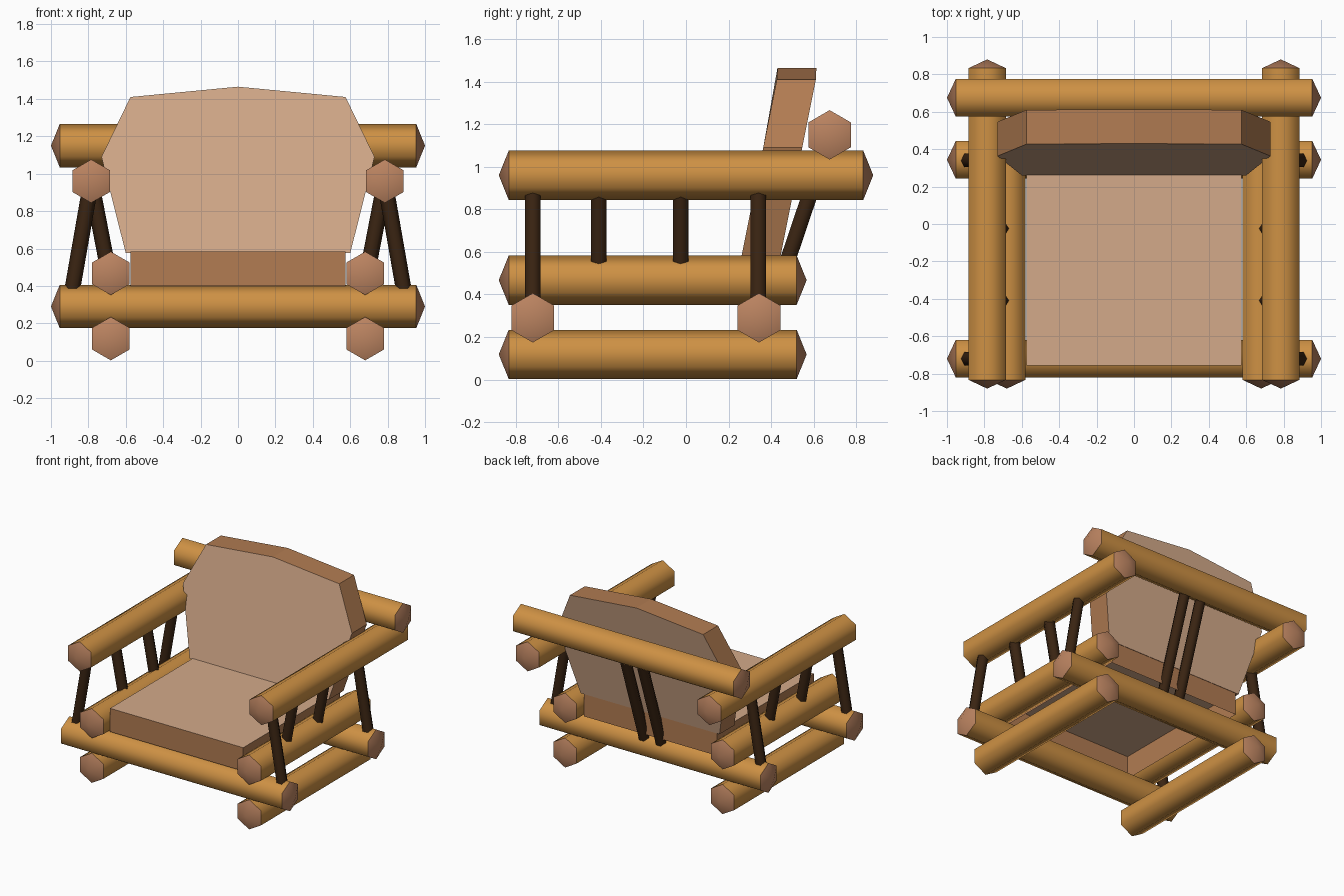
import bpy, bmesh, math
from mathutils import Vector

if "Cube" in bpy.data.objects:
    bpy.data.objects.remove(bpy.data.objects["Cube"])


def material(name, rgb):
    m = bpy.data.materials.new(name)
    lin = [((c / 255 + 0.055) / 1.055) ** 2.4 for c in rgb]
    m.diffuse_color = (*lin, 1)
    m.use_nodes = True
    m.node_tree.nodes["Principled BSDF"].inputs["Base Color"].default_value = m.diffuse_color
    return m


BARK = material("log_wood", (206, 145, 68))
CUT = material("log_end_wood", (188, 132, 97))
DARK = material("dark_wood", (58, 36, 18))
FABRIC = material("cushion_fabric", (212, 170, 138))
SIDE = material("cushion_side", (178, 124, 82))


def finish(name, bm, mats):
    bmesh.ops.recalc_face_normals(bm, faces=bm.faces)
    me = bpy.data.meshes.new(name)
    bm.to_mesh(me)
    bm.free()
    for m in mats:
        me.materials.append(m)
    ob = bpy.data.objects.new(name, me)
    bpy.context.collection.objects.link(ob)
    return ob


def hex_bar(name, a, b, r, mats, tip=0.0, corner=(0, 0, 1)):
    """Six-sided bar from a to b, one corner towards 'corner', with pointed caps."""
    a, b = Vector(a), Vector(b)
    d = (b - a).normalized()
    u = Vector(corner)
    u = (u - d * u.dot(d)).normalized()
    w = d.cross(u)
    bm = bmesh.new()
    rings, tips = [], []
    for end, s in ((a, 1), (b, -1)):
        c = end + d * tip * s
        rings.append([bm.verts.new(c + r * (u * math.cos(i * math.pi / 3) + w * math.sin(i * math.pi / 3)))
                      for i in range(6)])
        tips.append(bm.verts.new(end))
    for i in range(6):
        j = (i + 1) % 6
        bm.faces.new((rings[0][i], rings[0][j], rings[1][j], rings[1][i])).smooth = True
        for ring, t in zip(rings, tips):
            f = bm.faces.new((ring[i], ring[j], t))
            f.smooth = True
            f.material_index = len(mats) - 1
            bm.edges.get((ring[i], ring[j])).smooth = False
    return finish(name, bm, mats)


def log(name, a, b, r=0.116):
    hex_bar(name, a, b, r, (BARK, CUT), 0.047)


def spindle(name, a, b, corner=(1, 0, 0)):
    hex_bar(name, a, b, 0.042, (DARK,), 0.0, corner)


# side logs and arm spindles, mirrored left and right
for s, side in ((-1, "left"), (1, "right")):
    log(f"runner_{side}", (s * 0.68, -0.88, 0.118), (s * 0.68, 0.567, 0.118))
    log(f"seat_rail_{side}", (s * 0.68, -0.88, 0.467), (s * 0.68, 0.567, 0.467))
    log(f"arm_{side}", (s * 0.785, -0.88, 0.96), (s * 0.785, 0.88, 0.96))
    for i, y in enumerate((-0.72, 0.34)):
        spindle(f"outer_spindle_{side}_{i}", (s * 0.9, y, 0.3), (s * 0.79, y, 0.93))
    for i, y in enumerate((-0.41, -0.025)):
        spindle(f"inner_spindle_{side}_{i}", (s * 0.695, y, 0.49), (s * 0.78, y, 0.93))
    spindle(f"back_spindle_{side}", (s * 0.073, 0.39, 0.3), (s * 0.073, 0.66, 1.1))

# cross logs
log("front_cross_log", (-1, -0.72, 0.29), (1, -0.72, 0.29))
log("rear_cross_log", (-1, 0.343, 0.29), (1, 0.343, 0.29))
log("back_top_log", (-1, 0.675, 1.15), (1, 0.675, 1.15))


def prism(name, lower, upper, keep_lower, edge_open=None):
    """Cushion: two matching outlines joined by a darker side band."""
    bm = bmesh.new()
    lo = [bm.verts.new(p) for p in lower]
    up = [bm.verts.new(p) for p in upper]
    n = len(lo)
    for i in range(n):
        j = (i + 1) % n
        bm.faces.new((lo[i], lo[j], up[j], up[i])).material_index = 1
    bm.faces.new(up)
    if keep_lower:
        bm.faces.new(lo[::-1])
    return finish(name, bm, (FABRIC, SIDE))


# seat cushion, hollow underneath
plan = [(-0.575, -0.757), (0.575, -0.757), (0.575, 0.44), (-0.575, 0.44)]
prism("seat_cushion", [(x, y, 0.40) for x, y in plan], [(x, y, 0.583) for x, y in plan], False)

# leaning back cushion
half = [(0.60, 0.575), (0.73, 1.09), (0.575, 1.41)]
outline = half + [(0, 1.465)] + [(-x, z) for x, z in reversed(half)]


def lean(z):
    return min(0.26 + 0.2 * (z - 0.575), 0.43)


prism("back_cushion", [(x, lean(z) + 0.183, z) for x, z in outline],
      [(x, lean(z), z) for x, z in outline], True)
